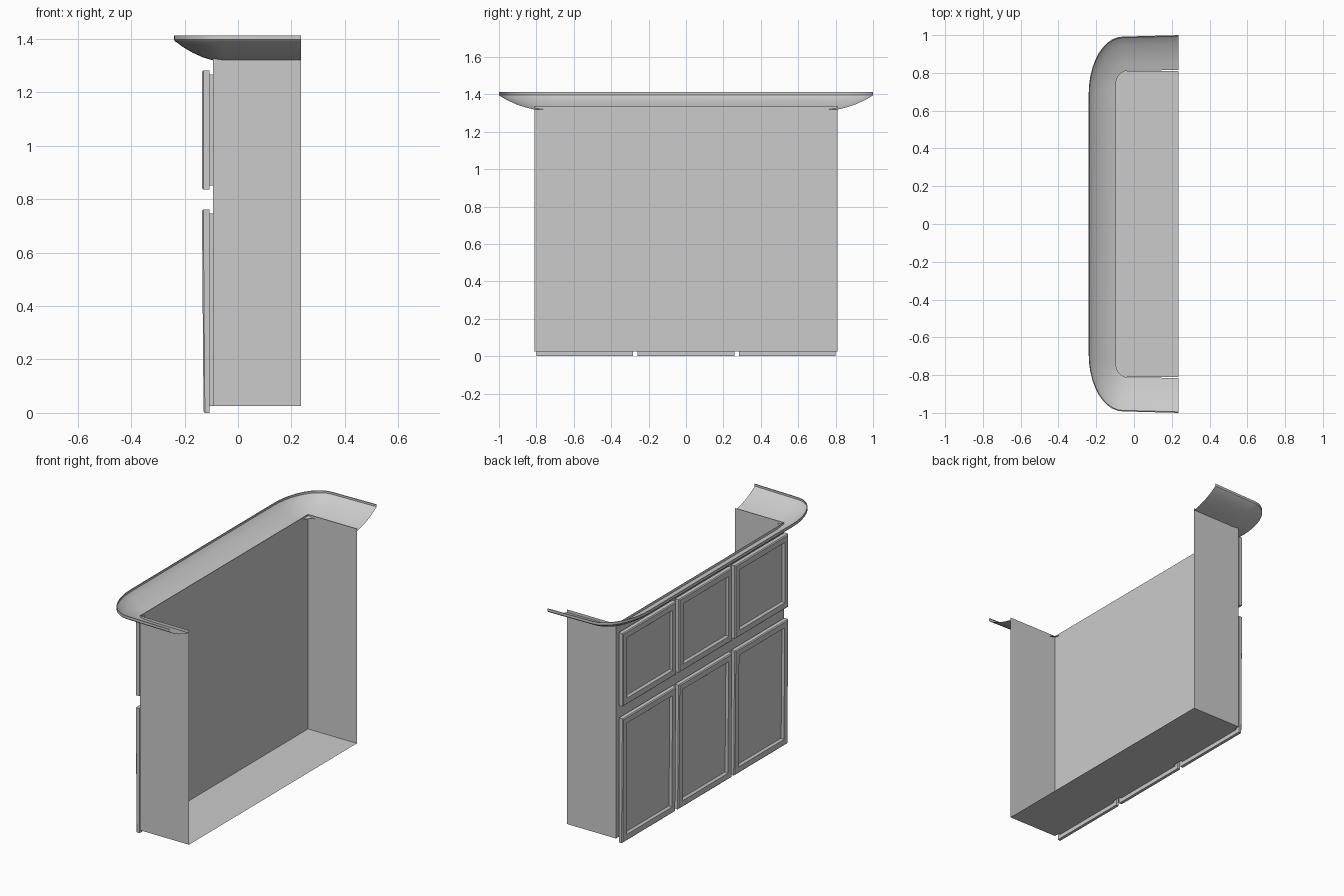
import bpy, bmesh, math

if "Cube" in bpy.data.objects:
    bpy.data.objects.remove(bpy.data.objects["Cube"])


def make_object(name, bm):
    mesh = bpy.data.meshes.new(name)
    bm.to_mesh(mesh)
    bm.free()
    obj = bpy.data.objects.new(name, mesh)
    bpy.context.collection.objects.link(obj)
    return obj


def box(bm, x0, x1, y0, y1, z0, z1):
    v = bmesh.ops.create_cube(bm, size=1)["verts"]
    for p in v:
        p.co.x = x1 if p.co.x > 0 else x0
        p.co.y = y1 if p.co.y > 0 else y0
        p.co.z = z1 if p.co.z > 0 else z0
    return list({f for p in v for f in p.link_faces})


# Cabinet carcass: thin sheets, open at the top and on the +x side
bm = bmesh.new()
faces = box(bm, -0.094, 0.236, -0.81, 0.81, 0.025, 1.335)
bm.normal_update()
opening = [f for f in faces if f.normal.z > 0.5 or f.normal.x > 0.5]
bmesh.ops.delete(bm, geom=opening, context="FACES")
make_object("cabinet_body", bm)


# Flared cornice: rounded U path lofted from the inner lip to the outer rim
def u_path(x_left, x_corner, half, straight, end_half, n=10):
    half_path = [(0.236, end_half)]
    for i in range(n + 1):
        a = math.pi / 2 * (1 + i / n)
        half_path.append((x_corner + (x_corner - x_left) * math.cos(a),
                          straight + (half - straight) * math.sin(a)))
    return half_path + [(x, -y) for x, y in reversed(half_path)]


inner = u_path(-0.096, -0.03, 0.812, 0.74, 0.815)
outer = u_path(-0.24, -0.06, 0.992, 0.69, 1.0)
profile = [(0, 1.32), (0.25, 1.331), (0.5, 1.347), (0.75, 1.368),
           (0.97, 1.391), (1, 1.397), (1, 1.412), (0.97, 1.412)]
bm = bmesh.new()
rows = [[bm.verts.new((a[0] + (b[0] - a[0]) * t, a[1] + (b[1] - a[1]) * t, z))
         for a, b in zip(inner, outer)] for t, z in profile]
for r0, r1 in zip(rows, rows[1:]):
    for i in range(len(r0) - 1):
        bm.faces.new((r0[i], r0[i + 1], r1[i + 1], r1[i]))
bmesh.ops.recalc_face_normals(bm, faces=bm.faces[:])
cornice = make_object("cornice", bm)
bpy.context.view_layer.objects.active = cornice
cornice.select_set(True)
bpy.ops.object.shade_smooth_by_angle(angle=math.radians(30))


# Door: backing board with a framed, recessed front
def door(name, yc, z0, z1, margin, lean):
    bm = bmesh.new()
    y0, y1 = yc - 0.258, yc + 0.258
    box(bm, -0.106, -0.094, y0 + 0.02, y1 - 0.02, z0 + margin, z1 - 0.015)
    faces = box(bm, -0.135, -0.106, y0, y1, z0, z1)
    bm.normal_update()
    front = [f for f in faces if f.normal.x < -0.5]
    bmesh.ops.inset_region(bm, faces=front, thickness=0.008, depth=0)
    edge = front[0].verts[:]
    bmesh.ops.inset_region(bm, faces=front, thickness=0.047, depth=0)
    bmesh.ops.inset_region(bm, faces=front, thickness=0.014, depth=-0.012)
    # softened outer edge: push the frame border back
    for v in bm.verts:
        if abs(v.co.x + 0.135) < 1e-4 and v not in edge and (
                min(abs(v.co.y - y0), abs(v.co.y - y1)) < 1e-4):
            v.co.x += 0.005
        v.co.x += lean * (z1 - v.co.z) / (z1 - z0) if v.co.x < -0.107 else 0
    make_object(name, bm)


for i in range(3):
    y = (i - 1) * 0.541
    door(f"upper_door_{i + 1}", y, 0.836, 1.282, 0.015, 0)
    door(f"lower_door_{i + 1}", y, 0.0, 0.761, 0.025, 0.006)
